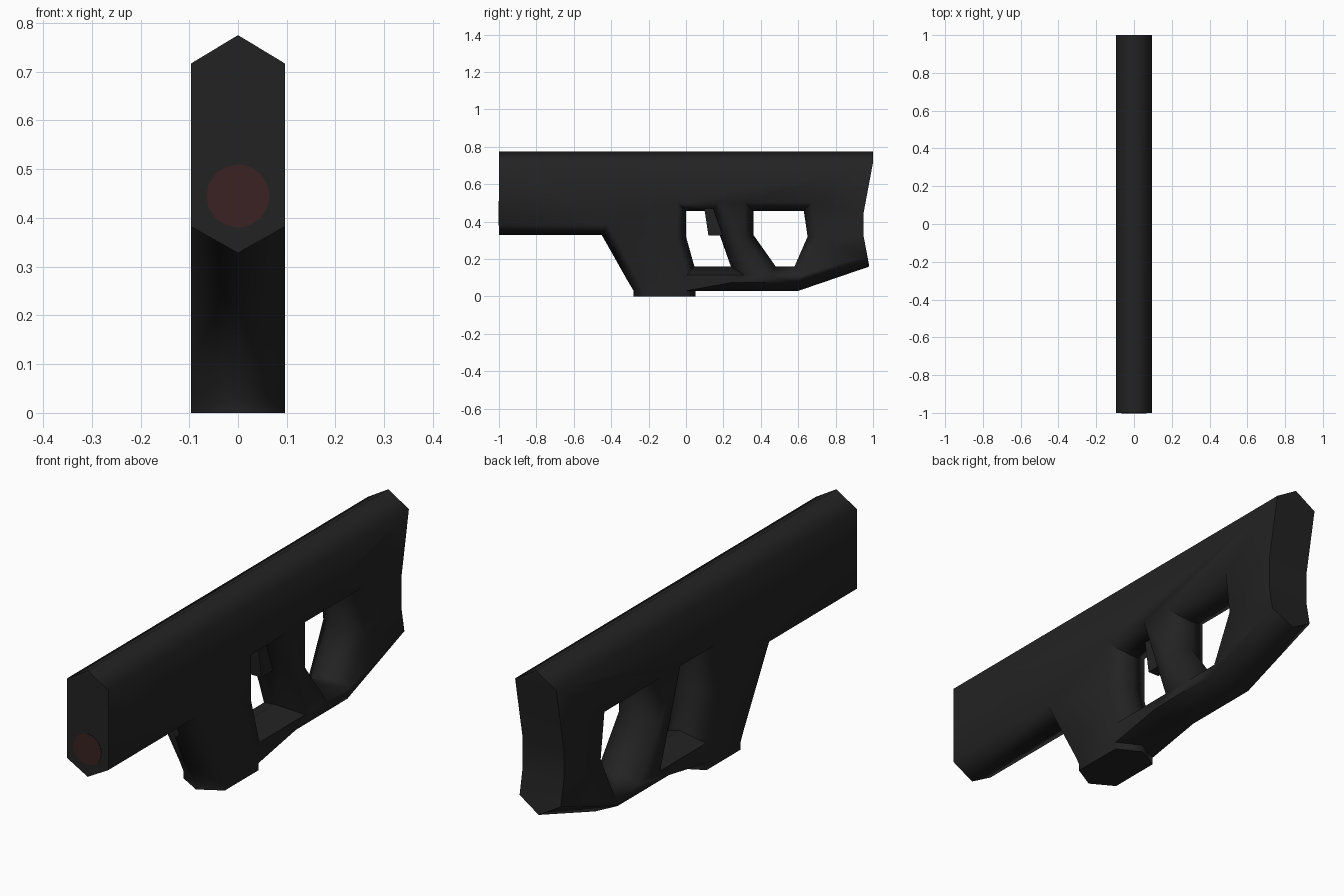
import bpy, bmesh, math

if "Cube" in bpy.data.objects:
    bpy.data.objects.remove(bpy.data.objects["Cube"])

W = 0.096  # half thickness


def material(name, rgb):
    m = bpy.data.materials.new(name)
    m.diffuse_color = (*rgb, 1)
    m.use_nodes = True
    m.node_tree.nodes["Principled BSDF"].inputs["Base Color"].default_value = m.diffuse_color
    return m


black = material("matte black", (0.0165, 0.0165, 0.0165))
red = material("dark red", (0.043, 0.0165, 0.0165))


def finish(name, bm, mat):
    bmesh.ops.recalc_face_normals(bm, faces=bm.faces)
    me = bpy.data.meshes.new(name)
    bm.to_mesh(me)
    bm.free()
    me.materials.append(mat)
    ob = bpy.data.objects.new(name, me)
    bpy.context.collection.objects.link(ob)
    return ob


def ridged_band(bm, loop):
    """Wall from a centre ridge outline (y, z) to a side outline (y, z), mirrored."""
    for s in (-W, W):
        mid = [bm.verts.new((0, a, b)) for a, b, c, d in loop]
        side = [bm.verts.new((s, c, d)) for a, b, c, d in loop]
        n = len(loop)
        for i in range(n):
            j = (i + 1) % n
            bm.faces.new((mid[i], mid[j], side[j], side[i]))


# Each point: ridge y, ridge z, side y, side z
outline = [
    (-1, .775, -1, .717), (-1, .328, -1, .382),          # muzzle end
    (-.45, .328, -.416, .382), (-.31, .08, -.25, .08),   # grip front
    (-.28, .03, -.225, .03), (-.28, 0, -.225, 0),        # grip foot
    (.05, 0, 0, 0), (.05, .03, 0, .03),
    (.25, .03, .25, .075), (.6, .03, .59, .075),         # lower bar
    (.98, .16, .97, .215), (.95, .32, .95, .32),         # butt end
    (.95, .45, .95, .45), (1, .717, 1, .717), (1, .775, 1, .717),
]
trigger_hole = [
    (0, .457, -.05, .505), (0, .32, -.05, .312), (.045, .16, .005, .115),
    (.24, .16, .31, .115), (.135, .457, .175, .505),
]
stock_hole = [
    (.36, .457, .31, .505), (.36, .33, .31, .312), (.48, .16, .455, .115),
    (.58, .16, .61, .115), (.65, .32, .705, .315), (.63, .457, .68, .505),
]

# Body: bevelled rims, then flat sides filled around the holes
bm = bmesh.new()
for loop in (outline, trigger_hole, stock_hole):
    ridged_band(bm, loop)
bmesh.ops.remove_doubles(bm, verts=bm.verts, dist=1e-5)
for s in (-1, 1):
    rim = [e for e in bm.edges if e.is_boundary
           and all(abs(v.co.x - s * W) < 1e-5 for v in e.verts)]
    bmesh.ops.triangle_fill(bm, edges=rim, use_beauty=True, normal=(s, 0, 0))
body = finish("body", bm, black)
bpy.context.view_layer.objects.active = body
body.select_set(True)
bpy.ops.object.shade_smooth_by_angle(angle=math.radians(64))
wn = body.modifiers.new("weighted_normals", 'WEIGHTED_NORMAL')
wn.keep_sharp = True

# Trigger: thin slanted blade
bm = bmesh.new()
pts = [(.095, .49), (.12, .325), (.2, .325), (.2, .49)]
face = bm.faces.new([bm.verts.new((-.025, y, z)) for y, z in pts])
ext = bmesh.ops.extrude_face_region(bm, geom=[face])
bmesh.ops.translate(bm, vec=(.05, 0, 0),
                    verts=[v for v in ext["geom"] if isinstance(v, bmesh.types.BMVert)])
finish("trigger", bm, black)

# Muzzle lens: thin red disc on the front face
bpy.ops.mesh.primitive_cylinder_add(vertices=16, radius=.065, depth=.004,
                                    location=(0, -1, .445), rotation=(math.pi / 2, 0, 0))
lens = bpy.context.object
lens.name = "muzzle_lens"
lens.data.materials.append(red)
